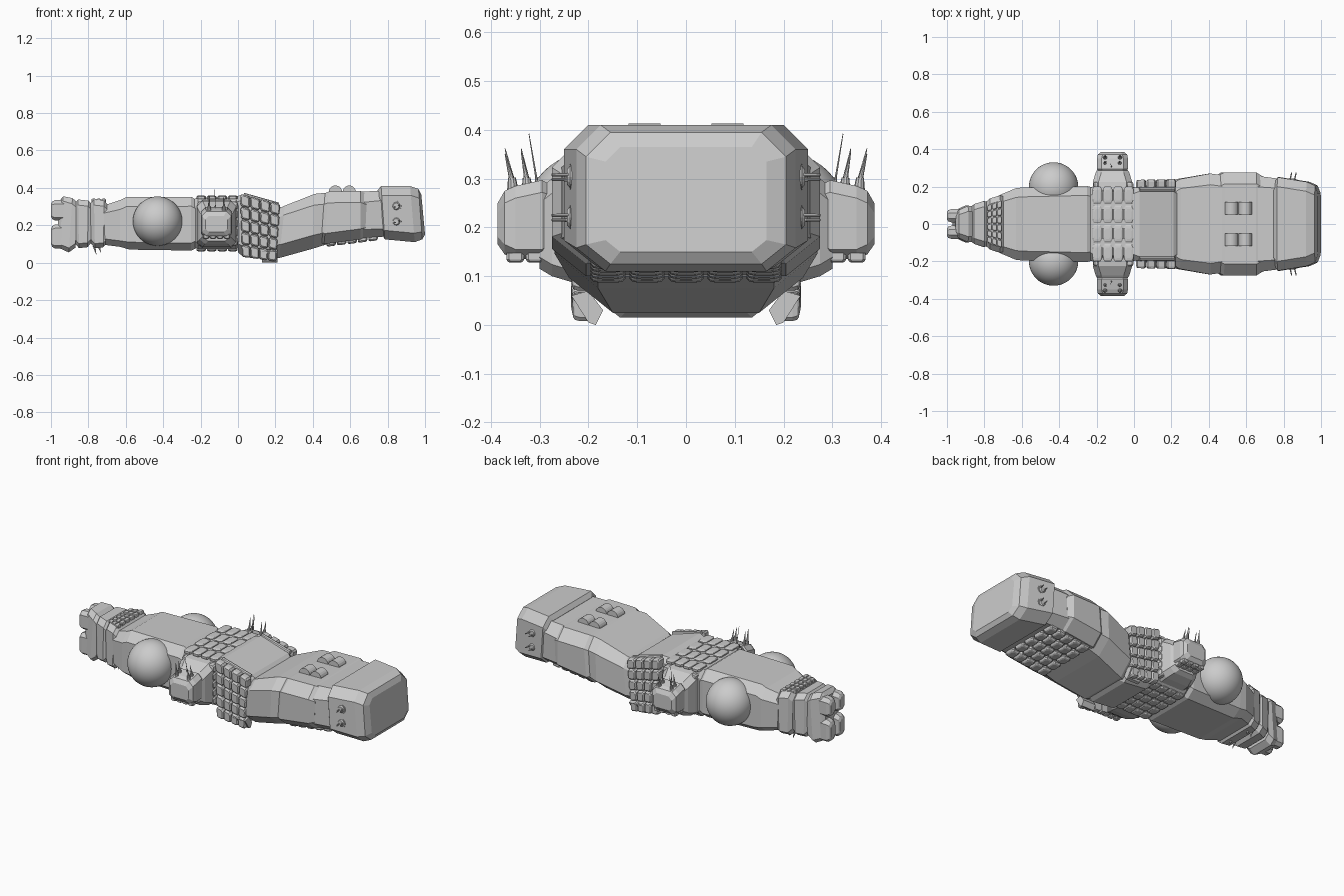
import bpy, bmesh, math
from mathutils import Vector


def make(name, bm, smooth=False):
    bmesh.ops.recalc_face_normals(bm, faces=bm.faces[:])
    me = bpy.data.meshes.new(name)
    bm.to_mesh(me)
    bm.free()
    for p in me.polygons:
        p.use_smooth = smooth
    ob = bpy.data.objects.new(name, me)
    bpy.context.collection.objects.link(ob)
    return ob


def bridge(bm, rings):
    vs = [[bm.verts.new(p) for p in r] for r in rings]
    n = len(vs[0])
    for a, b in zip(vs, vs[1:]):
        for i in range(n):
            j = (i + 1) % n
            bm.faces.new((a[i], a[j], b[j], b[i]))
    bm.faces.new(vs[0])
    bm.faces.new(vs[-1])


def octagon(w, z0, z1, ct, cb):
    return [(w - cb, z0), (w, z0 + cb * .8), (w, z1 - ct), (w - ct, z1),
            (-w + ct, z1), (-w, z1 - ct), (-w, z0 + cb * .8), (-w + cb, z0)]


def hull(name, sections):
    # section: x at top, x at bottom, half width, low z, high z, top chamfer, bottom chamfer
    bm = bmesh.new()
    rings = []
    for xt, xb, w, z0, z1, ct, cb in sections:
        rings.append([(xb + (xt - xb) * (z - z0) / (z1 - z0), y, z)
                      for y, z in octagon(w, z0, z1, ct, cb)])
    bridge(bm, rings)
    return make(name, bm)


def side_hull(name, s, cx, sections):
    # block growing sideways: y, half width in x, low z, high z, chamfer
    bm = bmesh.new()
    bridge(bm, [[(cx + u, s * y, z) for u, z in octagon(w, z0, z1, c, c)]
                for y, w, z0, z1, c in sections])
    return make(name, bm)


def tiles(name, corners, nu, nv, h, normal, gap=.08):
    # padded tiles laid over a quad
    a, b, c, d = [Vector(p) for p in corners]
    n = Vector(normal).normalized()
    at = lambda u, v: (a * (1 - u) + b * u) * (1 - v) + (d * (1 - u) + c * u) * v
    bm = bmesh.new()
    for i in range(nu):
        for j in range(nv):
            rings = []
            for g, e in ((gap * .6, -.6), (gap * .6, .5), (gap * 1.4, .85), (gap * 2.8, 1)):
                r = []
                k = g + .14
                for p, q in ((k, g), (1 - k, g), (1 - g, k), (1 - g, 1 - k),
                             (1 - k, 1 - g), (k, 1 - g), (g, 1 - k), (g, k)):
                    r.append(at((i + p) / nu, (j + q) / nv) + n * h * e)
                rings.append(r)
            bridge(bm, rings)
    return make(name, bm)


def rod(name, p, q, r1, r2, seg=12, smooth=False):
    p, q = Vector(p), Vector(q)
    bm = bmesh.new()
    bmesh.ops.create_cone(bm, cap_ends=True, segments=seg, radius1=r1, radius2=r2, depth=(q - p).length)
    rot = (q - p).to_track_quat('Z', 'Y').to_matrix()
    for v in bm.verts:
        v.co = rot @ v.co + (p + q) / 2
    return make(name, bm, smooth)


# Nose block and stepped forward hull
hull("nose_block", [
    (.745, .77, .225, .15, .385, .05, .05), (.765, .785, .25, .125, .41, .05, .06),
    (.92, .945, .225, .11, .41, .05, .06), (.965, .985, .205, .125, .395, .05, .05),
    (.98, 1.0, .165, .15, .365, .03, .03)])
hull("nose_collar", [(.64, .64, .26, .13, .38, .06, .06), (.79, .79, .24, .14, .385, .05, .05)])
hull("forward_plate_hull", [
    (.45, .43, .255, .11, .365, .06, .07), (.485, .46, .275, .10, .38, .06, .07),
    (.655, .655, .275, .125, .383, .06, .07), (.69, .68, .255, .14, .37, .06, .06)])
hull("forward_hull", [
    (.21, .19, .215, .03, .285, .05, .08), (.25, .22, .24, .025, .305, .05, .09),
    (.41, .40, .27, .075, .368, .06, .09), (.48, .48, .26, .10, .375, .06, .08)])
# Middle and rear hull
hull("middle_hull", [
    (-.01, .0, .19, .055, .355, .03, .06), (.03, .03, .205, .03, .365, .03, .07),
    (.21, .18, .205, .015, .31, .03, .07), (.235, .21, .19, .03, .29, .03, .07)])
hull("wing_root_hull", [
    (-.235, -.235, .19, .085, .34, .04, .04), (-.215, -.215, .205, .073, .35, .04, .04),
    (-.01, -.01, .205, .073, .35, .04, .04), (.01, .01, .19, .085, .34, .04, .04)])
hull("rear_hull", [
    (-.72, -.71, .155, .095, .305, .04, .04), (-.63, -.63, .192, .085, .335, .05, .04),
    (-.6, -.58, .195, .07, .35, .05, .05), (-.25, -.25, .203, .065, .352, .05, .05),
    (-.22, -.22, .195, .08, .335, .05, .05)])
# Tail ribs and end block
for k, (x, w) in enumerate(((-.82, .115), (-.735, .145))):
    hull(f"tail_rib_{k}", [
        (x - .055, x - .05, w - .025, .10, .315, .03, .03), (x - .035, x - .03, w - .008, .078, .338, .03, .03),
        (x + .02, x + .015, w + .008, .083, .332, .03, .03), (x + .045, x + .035, w, .105, .305, .03, .03)])
hull("tail_block", [
    (-.955, -.97, .06, .10, .33, .02, .02), (-.935, -.955, .075, .078, .355, .025, .025),
    (-.885, -.905, .098, .055, .345, .03, .03), (-.855, -.87, .095, .08, .32, .03, .03)])
# Engine pods at the tail end
for s in (-1, 1):
    for k, (z0, z1) in enumerate(((.225, .335), (.075, .205))):
        bm = bmesh.new()
        c = (z0 + z1) / 2
        bridge(bm, [[(x, s * .044 + y * f, c + (z - c) * f) for y, z in octagon(.035, z0, z1, .02, .02)]
                    for x, f in ((-.93, 1), (-.978, 1), (-.993, .85), (-1.0, .6))])
        make(f"engine_pod_{k}_{s}", bm)

# Tiled armour on top and bottom
tiles("top_tiles", [(-.225, -.205, .347), (.0, -.205, .347), (.0, .205, .347), (-.225, .205, .347)], 4, 4, .012, (0, 0, 1))
tiles("bottom_tiles", [(-.225, -.17, .075), (.0, -.17, .075), (.0, .17, .075), (-.225, .17, .075)], 4, 5, .014, (0, 0, -1))
tiles("forward_bottom_tiles", [(.47, -.2, .103), (.75, -.2, .138), (.75, .2, .138), (.47, .2, .103)], 5, 5, .018, (0, 0, -1))
tiles("tail_top_tiles", [(-.785, -.1, .33), (-.705, -.13, .33), (-.705, .13, .33), (-.785, .1, .33)], 3, 6, .012, (0, 0, 1))

# Paired features: domes, side panels, wing pods, spheres, guns
for s in (-1, 1):
    n = "right" if s < 0 else "left"
    bm = bmesh.new()
    bmesh.ops.create_uvsphere(bm, u_segments=48, v_segments=24, radius=.132)
    for v in bm.verts:
        v.co += Vector((-.43, s * .198, .222))
    make(n + "_sphere", bm, True)

    tiles(n + "_side_tiles", [(.02, s * .21, .03), (.205, s * .205, .005), (.228, s * .215, .315), (.01, s * .21, .37)],
          4, 5, .026, (0, s, 0), .05)
    tiles(n + "_rear_side_tiles", [(-.22, s * .203, .09), (0, s * .203, .09), (0, s * .203, .33), (-.22, s * .203, .33)],
          4, 5, .022, (0, s, 0))
    bm = bmesh.new()
    bridge(bm, [[(.2 + x * .012, s * y, z) for y, z in ((.17, .03), (.185, .0), (.2, .005), (.235, .06), (.2, .07))] for x in (-6, 1)])
    make(n + "_panel_foot", bm)

    side_hull(n + "_wing_root", s, -.115, [
        (.18, .105, .08, .335, .03), (.225, .105, .085, .33, .03),
        (.275, .09, .1, .3, .03), (.3, .075, .115, .28, .03)])
    side_hull(n + "_wing_pod", s, -.115, [
        (.275, .07, .15, .285, .02), (.295, .083, .135, .297, .025),
        (.35, .083, .135, .285, .025), (.372, .078, .145, .275, .025), (.386, .06, .165, .25, .02)])
    tiles(n + "_pod_bottom_tiles", [(-.19, s * .29, .14), (-.04, s * .29, .14), (-.04, s * .37, .14), (-.19, s * .37, .14)],
          4, 2, .012, (0, 0, -1))
    for i, (x, y, tx, ty, tz, r) in enumerate((
            (-.155, .325, -.155, .338, .362, .008), (-.075, .325, -.08, .338, .355, .008),
            (-.155, .355, -.15, .371, .362, .008), (-.075, .355, -.075, .371, .35, .008),
            (-.12, .305, -.125, .322, .392, .003))):
        rod(f"{n}_pod_spike_{i}", (x, s * y, .275), (x + (tx - x) * .3, s * (y + .002), .302), r * 1.5, r, 10)
        rod(f"{n}_pod_needle_{i}", (x, s * y, .29), (tx, s * ty, tz), r * .8, .0008, 8)

    # Roof drums
    for x in (.521, .595):
        rod(f"{n}_roof_drum_{x}", (x, s * .052, .377), (x, s * .118, .377), .036, .036, 20)

    # Nose side guns
    for z in (.303, .22):
        rod(f"{n}_gun_base_{z}", (.845, s * .2, z), (.845, s * .238, z), .032, .028, 12)
        rod(f"{n}_gun_cap_{z}", (.845, s * .238, z), (.845, s * .244, z), .022, .016, 12)
        for d in (-.012, .012):
            rod(f"{n}_gun_barrel_{z}_{d}", (.845 + d, s * .23, z + d * .4), (.855 + d, s * .275, z + d * .4), .004, .003, 8)
    # Antennas beneath the tail
    for i, x in enumerate((-.77, -.745)):
        rod(f"{n}_tail_antenna_{i}", (x, s * .07, .09), (x + .012, s * .075, .045 + i * .01), .008, .001, 8)
    # Roof edge rails
    rod(n + "_roof_rail", (.03, s * .185, .362), (.215, s * .185, .31), .012, .012, 8)
